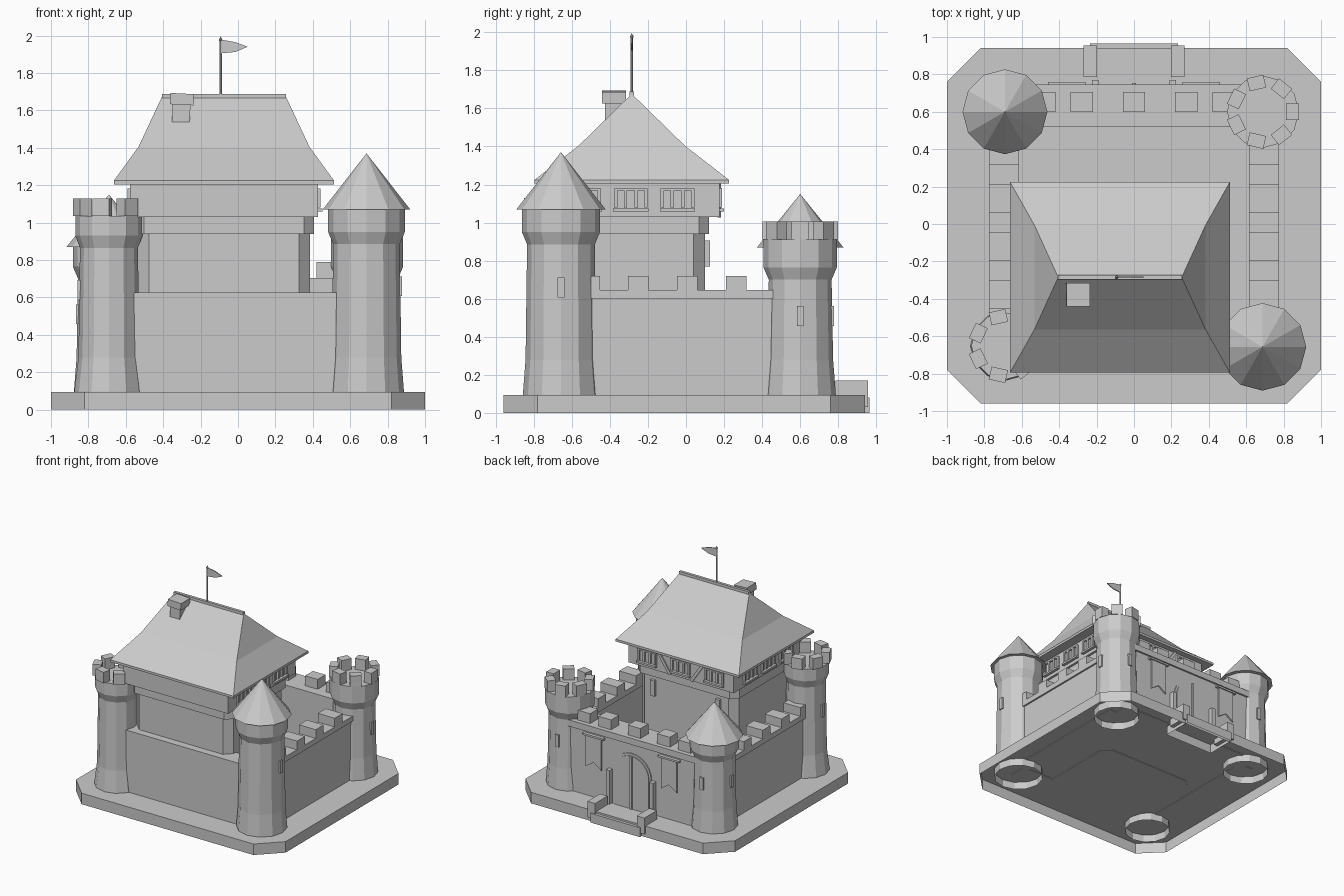
import bpy, bmesh, math
from mathutils import Matrix, Vector

old = bpy.data.objects.get("Cube")
if old:
    bpy.data.objects.remove(old)

stone = bpy.data.materials.new("grey stone")
stone.use_nodes = True
grey = (0.6, 0.6, 0.6, 1)
stone.diffuse_color = grey
stone.node_tree.nodes["Principled BSDF"].inputs["Base Color"].default_value = grey


def finish(name, bm):
    bmesh.ops.recalc_face_normals(bm, faces=bm.faces[:])
    mesh = bpy.data.meshes.new(name)
    bm.to_mesh(mesh)
    bm.free()
    mesh.materials.append(stone)
    obj = bpy.data.objects.new(name, mesh)
    bpy.context.collection.objects.link(obj)
    return obj


def loft(name, rings, cap_bottom=True, cap_top=True):
    """Join matching rings of points into one skin."""
    bm = bmesh.new()
    loops = [[bm.verts.new(p) for p in ring] for ring in rings]
    n = len(loops[0])
    for a, b in zip(loops, loops[1:]):
        for i in range(n):
            j = (i + 1) % n
            bm.faces.new((a[i], a[j], b[j], b[i]))
    if cap_bottom:
        bm.faces.new(loops[0][::-1])
    if cap_top:
        bm.faces.new(loops[-1])
    bmesh.ops.remove_doubles(bm, verts=bm.verts[:], dist=0.0005)
    return finish(name, bm)


def rect(x0, x1, y0, y1, z, c=0.0):
    """Rectangle ring, with cut corners when c is given."""
    if not c:
        return [(x0, y0, z), (x1, y0, z), (x1, y1, z), (x0, y1, z)]
    return [(x0 + c, y0, z), (x1 - c, y0, z), (x1, y0 + c, z), (x1, y1 - c, z),
            (x1 - c, y1, z), (x0 + c, y1, z), (x0, y1 - c, z), (x0, y0 + c, z)]


def block(name, x0, x1, y0, y1, z0, z1, c=0.0, open_bottom=False):
    return loft(name, [rect(x0, x1, y0, y1, z, c) for z in (z0, z1)], not open_bottom)


def turned_box(name, centre, size, angle, axis="Z"):
    bm = bmesh.new()
    m = Matrix.Translation(centre) @ Matrix.Rotation(angle, 4, axis) @ Matrix.Diagonal((*size, 1))
    bmesh.ops.create_cube(bm, size=1, matrix=m)
    return finish(name, bm)


def lathe(name, x, y, profile, sides=12, cap_bottom=True):
    rings = []
    for r, z in profile:
        turns = [math.tau * i / sides for i in range(sides)]
        rings.append([(x + r * math.cos(t), y + r * math.sin(t), z) for t in turns])
    return loft(name, rings, cap_bottom)


def plate(name, outline, y0, y1):
    """Upright panel from (x, z) points."""
    return loft(name, [[(x, y, z) for x, z in outline] for y in (y0, y1)])


# Base and entrance steps
block("base", -1, 1, -0.96, 0.94, 0, 0.095, 0.18, True)
block("entrance_step", -0.235, 0.235, 0.7, 0.965, 0, 0.08, 0, True)
for s in (-1, 1):
    block("step_cheek", s * 0.235 - 0.036, s * 0.235 + 0.036, 0.785, 0.955, 0.03, 0.17)
    block("gate_post", s * 0.207 - 0.018, s * 0.207 + 0.018, 0.72, 0.77, 0.09, 0.385)


# Corner towers
def tower(name, x, y, base_r, neck_r, head_r, neck_z, top_z, slit_z, cone=None):
    lathe(name + "_shaft", x, y, [
        (base_r, 0.03), (base_r, 0.1), (neck_r + 0.008, 0.28), (neck_r, neck_z),
        (head_r, neck_z + 0.065), (head_r, top_z)], cap_bottom=False)
    if cone:
        lathe(name + "_roof", x, y, [(cone[0], top_z), (0, cone[1])])
    else:
        for i in range(7):
            t = math.tau * i / 7
            pos = (x + 0.158 * math.cos(t), y + 0.158 * math.sin(t), top_z + 0.0475)
            turned_box(name + "_merlon", pos, (0.07, 0.09, 0.095), t)
    # arrow slits on the outward sides
    sx = 1 if x > 0 else -1
    turned_box(name + "_side_slit", (x + sx * (neck_r + 0.002), y, slit_z), (0.02, 0.035, 0.105), 0)
    if y > 0:
        turned_box(name + "_back_slit", (x, y + neck_r + 0.002, slit_z), (0.035, 0.02, 0.105), 0)


tower("front_right_tower", 0.687, -0.657, 0.2, 0.178, 0.205, 0.885, 1.07, 0.66, (0.234, 1.37))
tower("front_left_tower", -0.69, -0.652, 0.185, 0.155, 0.18, 0.865, 1.035, 0.64)
tower("back_right_tower", 0.69, 0.6, 0.187, 0.165, 0.193, 0.7, 0.91, 0.51)
tower("back_left_tower", -0.69, 0.6, 0.187, 0.165, 0.193, 0.7, 0.87, 0.51, (0.227, 1.15))

# Curtain walls
block("front_wall", -0.69, 0.69, -0.735, -0.58, 0.09, 0.625)
block("back_wall", -0.69, 0.69, 0.53, 0.73, 0.09, 0.65)
block("back_wall_cap", -0.65, 0.65, 0.522, 0.745, 0.65, 0.705)
for x in (-0.48, -0.28, 0, 0.28, 0.48):
    block("back_merlon", x - 0.06, x + 0.06, 0.6, 0.707, 0.705, 0.79)
for s in (-1, 1):
    x = s * 0.695
    block("side_wall", x - 0.065, x + 0.065, -0.6, 0.6, 0.09, 0.6)
    block("side_wall_cap", x - 0.08, x + 0.08, -0.6, 0.55, 0.6, 0.645)
    for y in (-0.505, -0.25, 0.007, 0.265):
        block("side_merlon", x - 0.08, x + 0.08, y - 0.054, y + 0.054, 0.645, 0.72)


# Arched gate with two leaves
def arch(r, spring):
    turns = [math.pi * i / 12 for i in range(13)]
    return [(-r, 0.09), (r, 0.09)] + [(r * math.cos(t), spring + r * math.sin(t)) for t in turns]


plate("gate_surround", arch(0.185, 0.385), 0.72, 0.738)
plate("gate_doors", arch(0.165, 0.385), 0.72, 0.744)
block("gate_centre_bar", -0.01, 0.01, 0.735, 0.755, 0.09, 0.55)

# Swallow-tailed banners
for s in (-1, 1):
    x = s * 0.36
    plate("banner", [(x - 0.075, 0.62), (x - 0.075, 0.35), (x, 0.4), (x + 0.075, 0.35),
                     (x + 0.075, 0.62)], 0.735, 0.748)
    block("banner_rod", x - 0.1, x + 0.1, 0.73, 0.758, 0.618, 0.634)

# Keep
KX, KY = -0.075, -0.285


def storey(name, hx, hy, z0, z1, c=0.0):
    block(name, KX - hx, KX + hx, KY - hy, KY + hy, z0, z1, c)


storey("keep_body", 0.46, 0.385, 0.09, 0.94, 0.06)
storey("keep_band", 0.482, 0.407, 0.94, 1.03, 0.055)
storey("keep_upper_storey", 0.502, 0.46, 1.03, 1.215)
for dx in (-0.31, 0.31):
    block("keep_slit", KX + dx - 0.02, KX + dx + 0.02, 0.09, 0.125, 0.77, 0.905)


# Upper windows: frame bars around three panes, with a sill
def window(point, along_y):
    def part(name, u, z, wide, high, depth):
        size = (depth, wide, high) if along_y else (wide, depth, high)
        shift = Vector((0, u, z)) if along_y else Vector((u, 0, z))
        turned_box(name, Vector(point) + shift, size, 0)
    for u in (-0.08, -0.028, 0.028, 0.08):
        part("window_bar", u, 0, 0.018, 0.1, 0.03)
    part("window_lintel", 0, 0.045, 0.17, 0.012, 0.03)
    part("window_sill", 0, -0.063, 0.185, 0.016, 0.05)


for d in (-0.245, 0, 0.245):
    for s in (-1, 1):
        window((KX + s * 0.502, KY - 0.005 + d, 1.13), True)
for d in (-0.32, 0, 0.32):
    window((KX + d, KY + 0.46, 1.13), False)
for s in (-1, 1):
    turned_box("timber_brace", (KX + s * 0.16, KY + 0.46, 1.12), (0.025, 0.02, 0.21),
               s * 0.6, "Y")


# Hipped roof with flared eaves
def roof_ring(hx, hy, z):
    return rect(KX - hx, KX + hx, KY - hy, KY + hy, z)


loft("keep_roof", [roof_ring(0.588, 0.51, 1.205), roof_ring(0.588, 0.51, 1.225),
                   roof_ring(0.457, 0.278, 1.405), roof_ring(0.332, 0.004, 1.672)])
block("roof_ridge", -0.407, 0.257, KY - 0.012, KY + 0.012, 1.665, 1.688)

# Chimney
turned_box("chimney_shaft", (-0.305, -0.378, 1.56), (0.095, 0.095, 0.2), 0.05, "Y")
turned_box("chimney_cap", (-0.3, -0.378, 1.66), (0.125, 0.125, 0.06), 0.05, "Y")

# Flag
lathe("flag_pole", -0.093, KY, [(0.007, 1.66), (0.006, 1.97)], 8)
lathe("pole_finial", -0.093, KY, [(0.004, 1.965), (0.01, 1.978), (0, 1.995)], 8)
plate("pennant", [(-0.09, 1.905), (-0.015, 1.912), (0.052, 1.94), (-0.015, 1.965), (-0.09, 1.978)],
      KY - 0.004, KY + 0.004)
